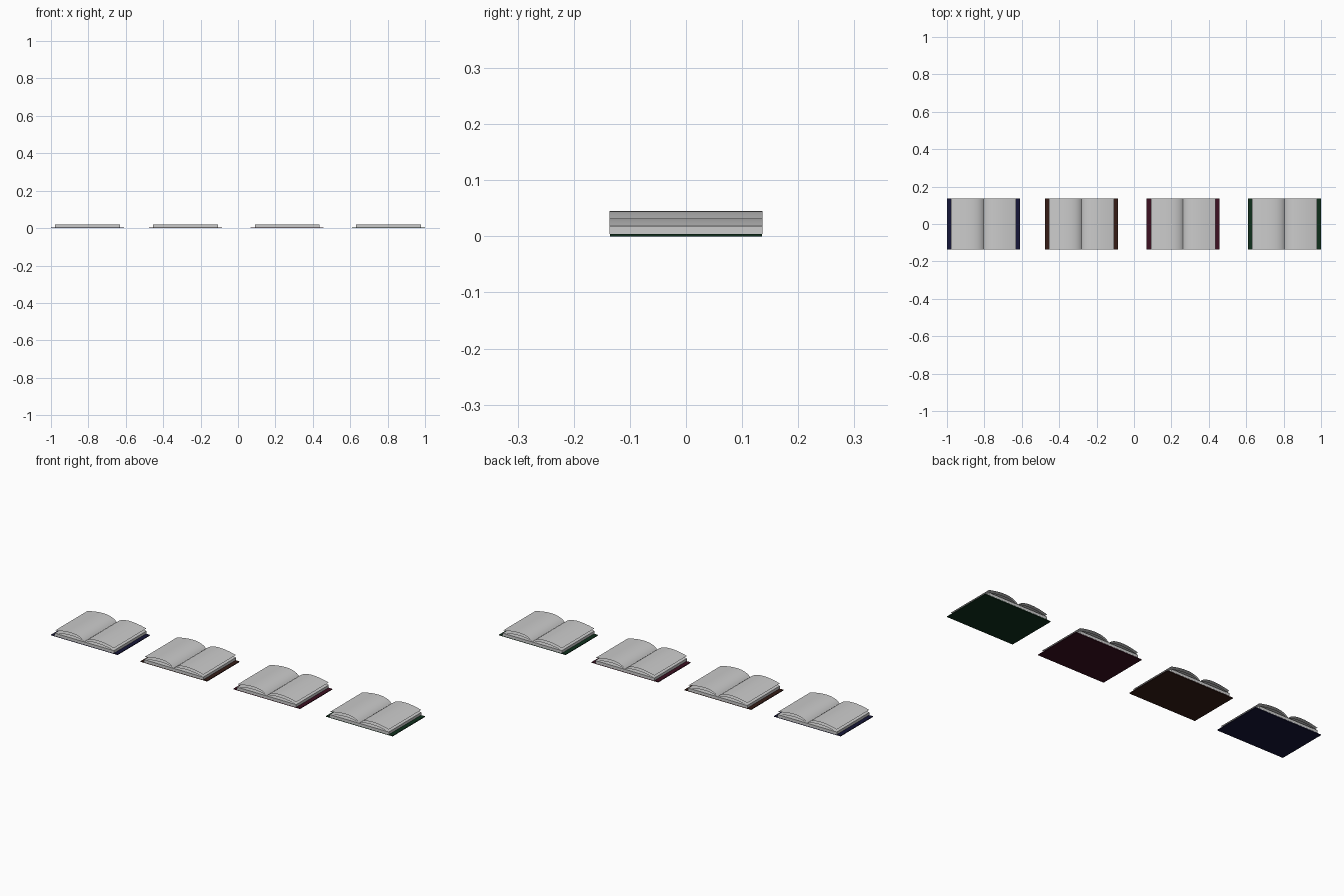
import bpy
import bmesh

if "Cube" in bpy.data.objects:
    bpy.data.objects.remove(bpy.data.objects["Cube"])

HALF_PAGE = 0.173
COVER_W, COVER_T = 0.39, 0.004
DEPTH = 0.27
BLOCK_TOP = 0.018


def material(name, rgb):
    mat = bpy.data.materials.new(name)
    mat.diffuse_color = (*rgb, 1.0)
    mat.use_nodes = True
    mat.node_tree.nodes["Principled BSDF"].inputs["Base Color"].default_value = mat.diffuse_color
    return mat


def box(name, x, z0, z1, width, depth, mat=None):
    bpy.ops.mesh.primitive_cube_add(size=1, location=(x, 0, (z0 + z1) / 2))
    ob = bpy.context.object
    ob.name = name
    ob.scale = (width, depth, z1 - z0)
    bpy.ops.object.transform_apply(location=False, rotation=False, scale=True)
    if mat:
        ob.data.materials.append(mat)
    return ob


def bezier(p, t):
    s = 1 - t
    w = (s**3, 3 * s * s * t, 3 * s * t * t, t**3)
    return [sum(w[i] * p[i][k] for i in range(4)) for k in range(2)]


def page_sheet(name, x, side, profile, steps=14):
    # curved leaf running from the gutter to the outer edge
    bm = bmesh.new()
    rows = []
    for i in range(steps + 1):
        px, pz = bezier(profile, i / steps)
        rows.append([bm.verts.new((side * px, y, pz))
                     for y in (-DEPTH / 2 - 0.001, DEPTH / 2 + 0.001)])
    for a, b in zip(rows, rows[1:]):
        face = [a[0], b[0], b[1], a[1]]
        f = bm.faces.new(face if side > 0 else face[::-1])
        f.smooth = True
    mesh = bpy.data.meshes.new(name)
    bm.to_mesh(mesh)
    bm.free()
    ob = bpy.data.objects.new(name, mesh)
    ob.location.x = x
    bpy.context.collection.objects.link(ob)


# leaf cross-sections: gutter, two handles, outer edge
UPPER = [(0, BLOCK_TOP), (0.03, 0.053), (0.10, 0.05), (HALF_PAGE, 0.031)]
LOWER = [(0, BLOCK_TOP), (0.03, 0.034), (0.10, 0.037), (HALF_PAGE, BLOCK_TOP)]

books = [
    ("navy", -0.805, (0.008, 0.008, 0.04)),
    ("brown", -0.281, (0.035, 0.012, 0.008)),
    ("maroon", 0.263, (0.045, 0.005, 0.015)),
    ("green", 0.805, (0.005, 0.03, 0.012)),
]

for label, x, rgb in books:
    # cover board
    box(f"{label}_cover", x, 0, COVER_T, COVER_W, DEPTH,
        material(f"{label}_cover", rgb))
    # page block
    box(f"{label}_page_block", x, COVER_T, BLOCK_TOP,
        2 * HALF_PAGE, DEPTH + 0.002)
    # open leaves on both sides of the gutter
    for side, word in ((-1, "left"), (1, "right")):
        page_sheet(f"{label}_{word}_upper_page", x, side, UPPER)
        page_sheet(f"{label}_{word}_lower_page", x, side, LOWER)
